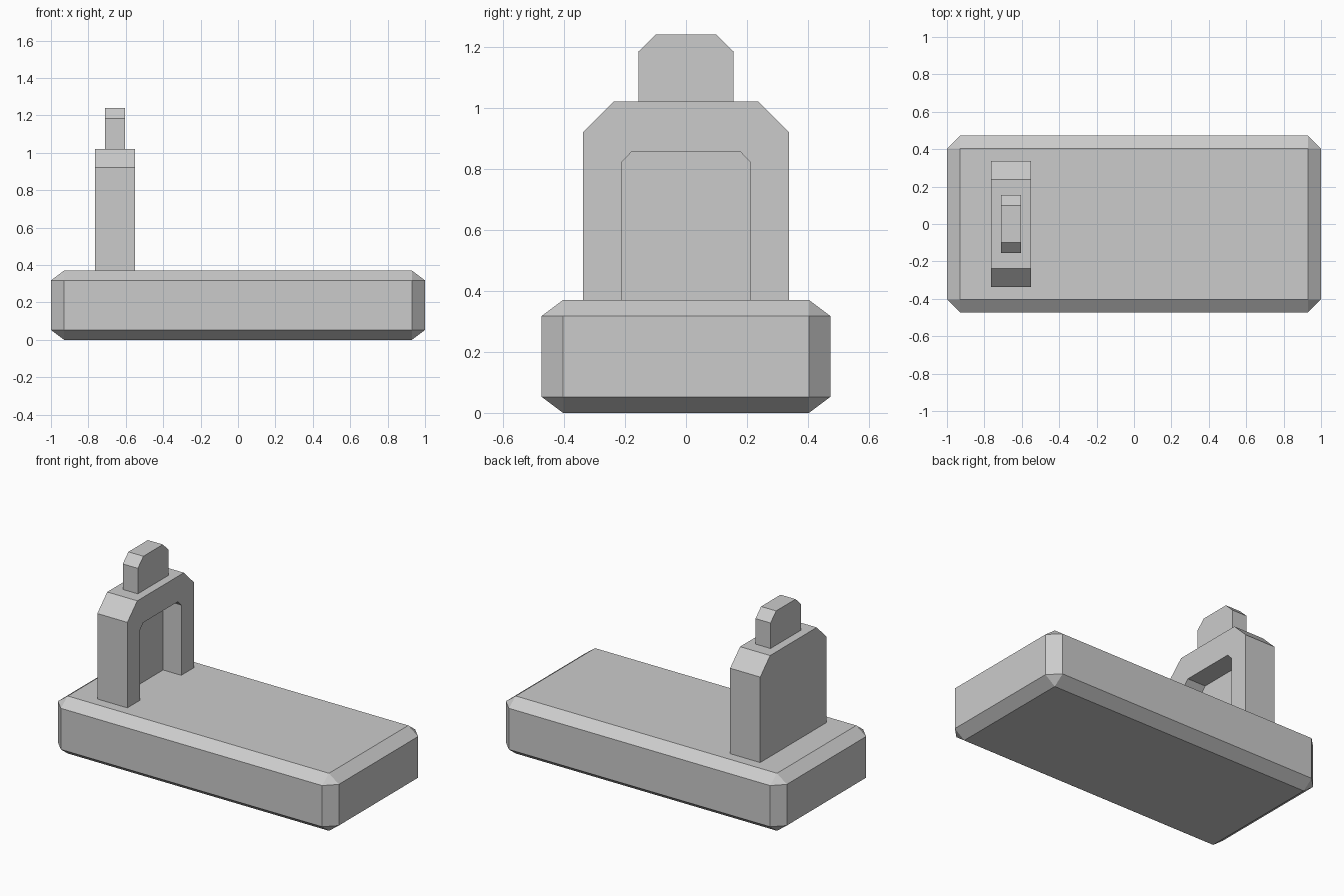
import bpy
import bmesh

cube = bpy.data.objects.get("Cube")
if cube:
    bpy.data.objects.remove(cube, do_unlink=True)

stone = bpy.data.materials.new("stone grey")
stone.use_nodes = True
COLOUR = (0.6, 0.6, 0.6, 1)
stone.diffuse_color = COLOUR
stone.node_tree.nodes["Principled BSDF"].inputs["Base Color"].default_value = COLOUR


def add_object(name, bm):
    bmesh.ops.recalc_face_normals(bm, faces=bm.faces)
    mesh = bpy.data.meshes.new(name)
    bm.to_mesh(mesh)
    bm.free()
    mesh.materials.append(stone)
    obj = bpy.data.objects.new(name, mesh)
    bpy.context.collection.objects.link(obj)
    return obj


def clipped_block(name, x0, x1, half, half_top, z0, z_shoulder, z_top):
    """Upright block with two clipped top corners, extruded along x."""
    right = [(half, z0), (half, z_shoulder), (half_top, z_top)]
    outline = right + [(-y, z) for y, z in reversed(right)]
    bm = bmesh.new()
    face = bm.faces.new([bm.verts.new((x0, y, z)) for y, z in outline])
    result = bmesh.ops.extrude_face_region(bm, geom=[face])
    moved = [v for v in result["geom"] if isinstance(v, bmesh.types.BMVert)]
    bmesh.ops.translate(bm, verts=moved, vec=(x1 - x0, 0, 0))
    if face.is_valid and len(bm.faces) < len(outline) + 2:
        bm.faces.new([v for v in bm.verts if v not in moved])
    return add_object(name, bm)


# Base slab: box with chamfered edges, flattened so the chamfers are shallower in z
SLAB_TOP, CHAMFER, SQUASH = 0.37, 0.07, 0.75
bm = bmesh.new()
bmesh.ops.create_cube(bm, size=1)
bmesh.ops.scale(bm, verts=bm.verts, vec=(2, 0.946, SLAB_TOP / SQUASH))
bmesh.ops.bevel(bm, geom=bm.edges[:], offset=CHAMFER, segments=1, affect='EDGES')
bmesh.ops.scale(bm, verts=bm.verts, vec=(1, 1, SQUASH))
bmesh.ops.translate(bm, verts=bm.verts, vec=(0, 0, SLAB_TOP / 2))
add_object("base_slab", bm)

# Headstone with an arched niche on its inner side
headstone = clipped_block("headstone", -0.765, -0.551, 0.338, 0.237, SLAB_TOP, 0.92, 1.02)
cutter = clipped_block("niche_cutter", -0.68, -0.4, 0.21, 0.177, 0.2, 0.822, 0.857)
cutter.hide_render = True
niche = headstone.modifiers.new("niche", 'BOOLEAN')
niche.operation = 'DIFFERENCE'
niche.solver = 'EXACT'
niche.object = cutter
bpy.context.view_layer.objects.active = headstone
bpy.ops.object.modifier_apply(modifier=niche.name)
bpy.data.objects.remove(cutter, do_unlink=True)

# Small clipped block on top of the headstone
clipped_block("headstone_cap", -0.711, -0.604, 0.156, 0.099, 1.02, 1.184, 1.24)
